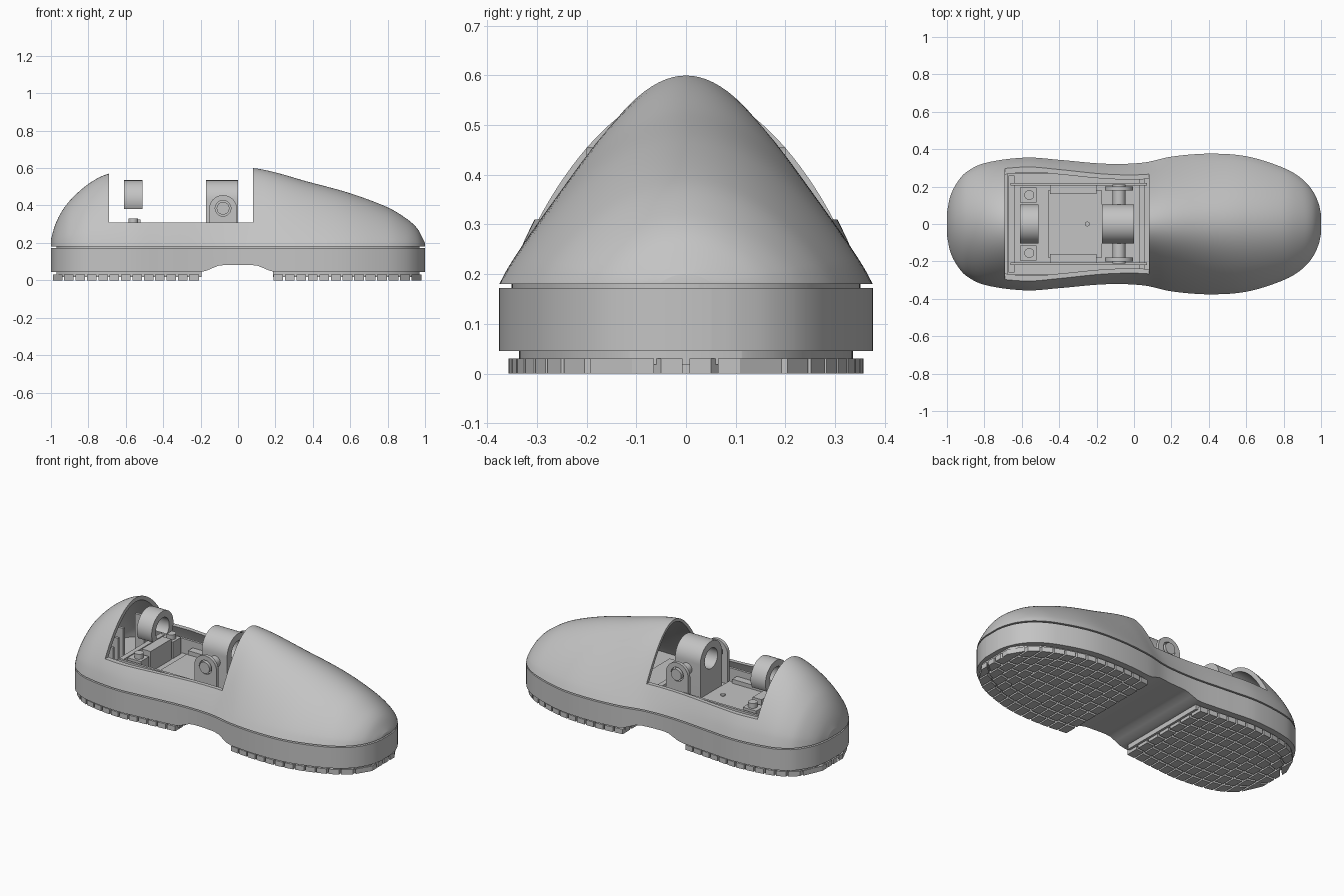
import bpy, bmesh, math
from mathutils import Matrix, Vector

if "Cube" in bpy.data.objects:
    bpy.data.objects.remove(bpy.data.objects["Cube"], do_unlink=True)

grey = bpy.data.materials.new("light_grey")
grey.use_nodes = True
grey.diffuse_color = (0.55, 0.55, 0.55, 1)
grey.node_tree.nodes["Principled BSDF"].inputs["Base Color"].default_value = (0.55, 0.55, 0.55, 1)

# Plan outline (x, half width) and crest line (x, height)
OUTLINE = [(-1, .06), (-.985, .14), (-.95, .215), (-.9, .275), (-.8, .325), (-.58, .355),
           (-.4, .343), (-.15, .322), (.05, .328), (.2, .36), (.4, .376), (.6, .362),
           (.8, .3), (.9, .24), (.96, .17), (.99, .1), (1, .05)]
CREST = [(-1, .22), (-.98, .29), (-.95, .355), (-.9, .425), (-.8, .515), (-.69, .57),
         (-.4, .61), (.08, .6), (.4, .52), (.6, .465), (.8, .39), (.9, .33), (.96, .275), (1, .2)]


def curve(table, x):
    """Smooth interpolation through a table."""
    x = max(table[0][0], min(table[-1][0], x))
    i = next(k for k in range(len(table) - 1) if x <= table[k + 1][0])

    def slope(k):
        a, b = table[max(k - 1, 0)], table[min(k + 1, len(table) - 1)]
        return (b[1] - a[1]) / (b[0] - a[0])
    (x0, y0), (x1, y1) = table[i], table[i + 1]
    d = x1 - x0
    t = (x - x0) / d
    return ((1 + 2 * t) * (1 - t) ** 2 * y0 + t * (1 - t) ** 2 * d * slope(i)
            + t * t * (3 - 2 * t) * y1 + t * t * (t - 1) * d * slope(i + 1))


def half_width(x):
    return curve(OUTLINE, x)


def stations(a, b, n):
    return [(a + b) / 2 - (b - a) / 2 * math.cos(math.pi * i / n) for i in range(n + 1)]


def finish(name, bm, smooth=True):
    bmesh.ops.recalc_face_normals(bm, faces=bm.faces)
    mesh = bpy.data.meshes.new(name)
    bm.to_mesh(mesh)
    bm.free()
    ob = bpy.data.objects.new(name, mesh)
    bpy.context.collection.objects.link(ob)
    mesh.materials.append(grey)
    if smooth:
        activate(ob)
        bpy.ops.object.shade_smooth_by_angle(angle=math.radians(35))
    return ob


def activate(ob):
    bpy.ops.object.select_all(action='DESELECT')
    ob.select_set(True)
    bpy.context.view_layer.objects.active = ob


def add_loft(bm, sections):
    """Skin a list of (x, [(y, z), ...]) rings and cap the ends."""
    rings = [[bm.verts.new((x, y, z)) for y, z in pts] for x, pts in sections]
    n = len(rings[0])
    for a, b in zip(rings, rings[1:]):
        for j in range(n):
            k = (j + 1) % n
            bm.faces.new((a[j], a[k], b[k], b[j]))
    bm.faces.new(rings[0])
    bm.faces.new(rings[-1])


def loft(name, sections, smooth=True):
    bm = bmesh.new()
    add_loft(bm, sections)
    return finish(name, bm, smooth)


def rect(y0, y1, z0, z1):
    return [(y0, z0), (y1, z0), (y1, z1), (y0, z1)]


def boxes(name, spans):
    bm = bmesh.new()
    for x0, x1, y0, y1, z0, z1 in spans:
        add_loft(bm, [(x0, rect(y0, y1, z0, z1)), (x1, rect(y0, y1, z0, z1))])
    return finish(name, bm, False)


def rod(name, centre, radius, length, axis):
    bm = bmesh.new()
    turn = Vector((0, 0, 1)).rotation_difference(Vector(axis)).to_matrix().to_4x4()
    bmesh.ops.create_cone(bm, cap_ends=True, segments=40, radius1=radius, radius2=radius,
                          depth=length, matrix=Matrix.Translation(centre) @ turn)
    return finish(name, bm)


def cut(ob, *cutters):
    for c in cutters:
        mod = ob.modifiers.new("cut", 'BOOLEAN')
        mod.operation, mod.solver, mod.object = 'DIFFERENCE', 'EXACT', c
        activate(ob)
        bpy.ops.object.modifier_apply(modifier=mod.name)
        bpy.data.objects.remove(c, do_unlink=True)
    activate(ob)
    bpy.ops.object.shade_smooth_by_angle(angle=math.radians(35))


def slab(name, a, b, inset, bottom, top, n=90):
    def ring(x):
        w = max(half_width(x / max(abs(a), abs(b))) - inset, .02)
        return x, rect(-w, w, bottom(x), top)
    return loft(name, [ring(x) for x in stations(a, b, n)])


# Domed upper: bell-shaped sections, hollowed, with the opening cut out
def dome(name, scale, base):
    def ring(x):
        w = half_width(x) * (1 - (1 - scale) * 2)
        h = (curve(CREST, x) - .18) * scale + .18 - base
        power = 1 - .35 * min(1, abs(x - .1))
        pts = []
        for i in range(49):
            u = -1 + i / 24
            pts.append((u * w, base + h * max(0, math.cos(u * math.pi / 2)) ** power))
        return x * scale, pts
    return loft(name, [ring(x) for x in stations(-1, 1, 90)])


upper = dome("upper_shell", 1, .18)
cut(upper, dome("hollow", .96, .175), boxes("opening", [(-.69, .08, -.6, .6, .31, .9)]))


# Midsole with raised arch, and the recessed seam above it
def arch(x):
    t = max(0, min(1, (.2 - abs(x)) / .12))
    return .045 + .037 * t * t * (3 - 2 * t)


slab("midsole", -1, 1, 0, arch, .172)
slab("seam", -.97, .97, .025, lambda x: .16, .19)

# Treaded outsole pads: backing plates and rows of blocks
for label, a, b in (("heel", -.99, -.2), ("ball", .19, .99)):
    def pad(x, inset):
        w = max(half_width(x) - inset, .02)
        return w
    loft(label + "_sole_plate", [(x, rect(-pad(x, .04), pad(x, .04), .018, .05))
                                 for x in stations(a * .98, b * .98, 40)])
    bm = bmesh.new()
    rows = 13
    pitch = (b - a) / rows
    for r in range(rows):
        x0, x1 = a + r * pitch, a + (r + .84) * pitch
        w0, w1 = pad(x0, .012), pad(x1, .012)
        count = max(2, round((w0 + w1) / .085))
        for c in range(count):
            lo, hi = 2 * c / count - 1, 2 * (c + 1) / count - 1
            gap = .007
            add_loft(bm, [(x0, rect(lo * w0 + gap, hi * w0 - gap, 0, .03)),
                          (x1, rect(lo * w1 + gap, hi * w1 - gap, 0, .03))])
    finish(label + "_treads", bm, False)

# Inner chassis: floor tray, rails, cross bars and a raised centre plate
boxes("floor_tray", [(-.68, .3, -.27, .27, .175, .2)])
boxes("centre_plate", [(-.46, -.17, -.18, .18, .2, .225)])
for s, side in ((-1, "right"), (1, "left")):
    boxes(side + "_rail", [(-.66, .07, *sorted((s * .205, s * .22)), .2, .29),
                           (-.45, -.2, *sorted((s * .16, s * .205)), .2, .25)])
    boxes(side + "_post", [(-.61, -.52, *sorted((s * .115, s * .195)), .2, .3)])
    rod(side + "_post_bolt", (-.56, s * .155, .31), .026, .04, (0, 0, 1))
boxes("cross_bars", [(-.67, -.64, -.26, .26, .2, .28), (.03, .06, -.26, .26, .2, .28),
                     (-.58, -.52, -.1, .1, .2, .325)])
rod("centre_screw", (-.25, 0, .228), .013, .012, (0, 0, 1))


# Arched bearing block with a bored hole
def arched(radius, centre, foot, n=24):
    pts = [(radius * math.cos(math.pi * i / n), centre + radius * math.sin(math.pi * i / n))
           for i in range(n + 1)]
    return pts + [(-radius, foot), (radius, foot)]


block = loft("front_bearing_block", [(x, arched(.105, .43, .2)) for x in (-.17, 0)])
cut(block, rod("bore", (-.08, 0, .43), .062, .4, (1, 0, 0)))

# Rear bearing ring, open underneath
ring = rod("rear_bearing_ring", (-.56, 0, .43), .105, .1, (1, 0, 0))
cut(ring, rod("bore", (-.56, 0, .43), .065, .4, (1, 0, 0)),
    boxes("trim", [(-.7, -.4, -.2, .2, .2, .38)]))

# Side lugs with pivot pins
for s, side in ((-1, "right"), (1, "left")):
    lug = loft(side + "_lug", [(x, arched(.075, .38, .2)) for x in (-.01, .01)])
    lug.data.transform(Matrix.Translation((-.08, s * .19, 0)) @ Matrix.Rotation(math.pi / 2, 4, 'Z'))
    cut(lug, rod("bore", (-.08, s * .19, .385), .042, .1, (0, 1, 0)))
    rod(side + "_pivot_pin", (-.08, s * .155, .385), .034, .11, (0, 1, 0))

# Upright ribs inside the heel
boxes("heel_ribs", [(-.76, -.7, y - .008, y + .008, .19, .5 - abs(y) * .8)
                    for y in (-.2, -.15, -.1, .1, .15, .2)])
